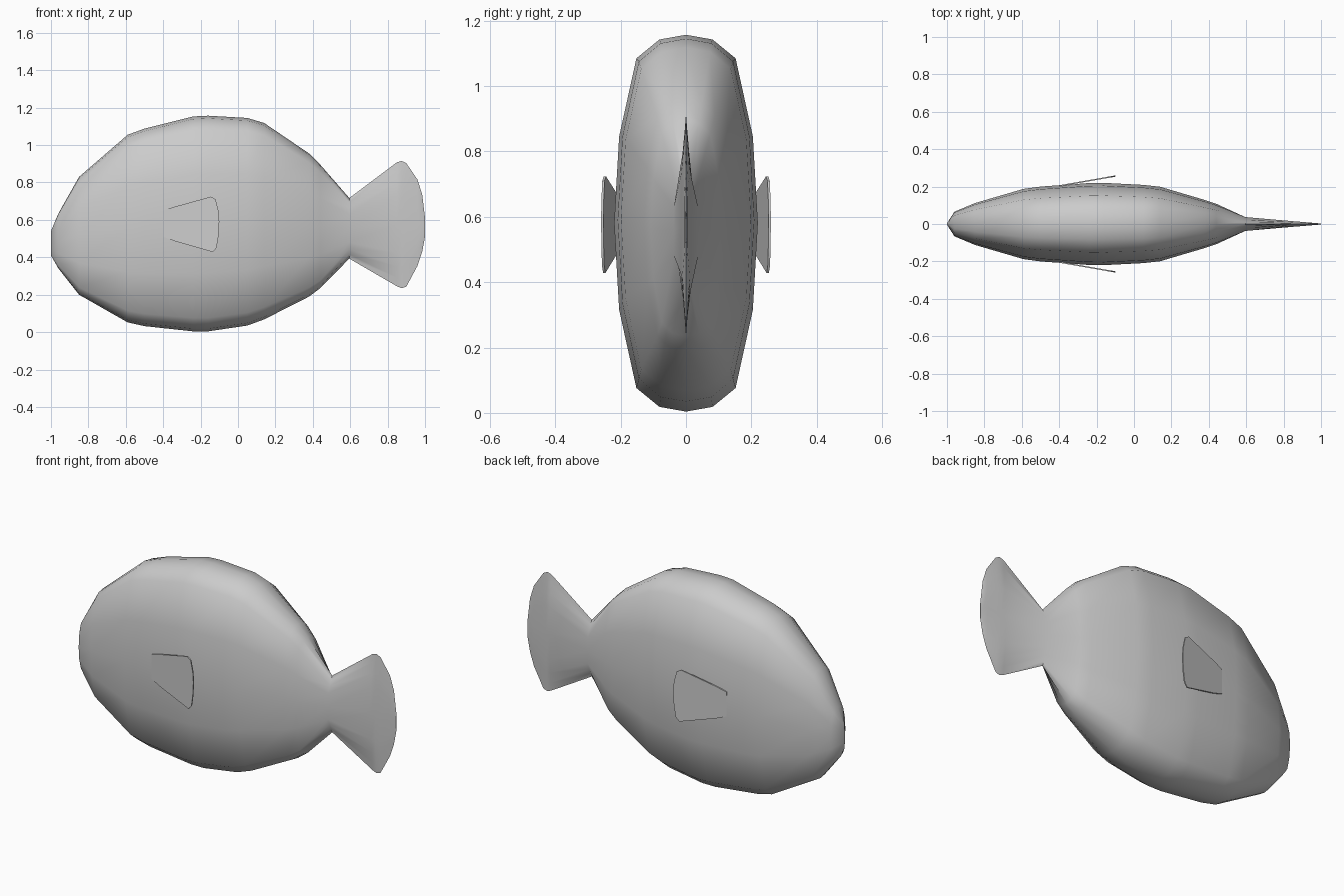
import bpy, bmesh

if "Cube" in bpy.data.objects:
    bpy.data.objects.remove(bpy.data.objects["Cube"])


def finish(name, bm, angle):
    bmesh.ops.recalc_face_normals(bm, faces=bm.faces[:])
    mesh = bpy.data.meshes.new(name)
    bm.to_mesh(mesh)
    bm.free()
    ob = bpy.data.objects.new(name, mesh)
    bpy.context.collection.objects.link(ob)
    bpy.ops.object.select_all(action='DESELECT')
    ob.select_set(True)
    bpy.context.view_layer.objects.active = ob
    bpy.ops.object.shade_smooth_by_angle(angle=angle)
    return ob


# Cross-section quarters: (width fraction, height fraction), top to middle
BODY = [(0, 1), (.37, .975), (.69, .875), (.93, .46), (1, 0)]
TAIL = [(0, 1), (.28, .86), (.62, .68), (1, .46), (1, 0)]


def ring(bm, x, zb, zt, w, quarter):
    right = quarter + [(a, -b) for a, b in quarter[-2::-1]]
    full = right + [(-a, b) for a, b in right[-2:0:-1]]
    zc, h = (zb + zt) / 2, (zt - zb) / 2
    return [bm.verts.new((x, a * w, zc + b * h)) for a, b in full]


# Body and tail lofted from nose to tail rim: x, bottom, top, half width
stations = [
    (-1.0, .41, .54, .004, BODY), (-.96, .34, .635, .066, BODY),
    (-.85, .20, .83, .112, BODY), (-.59, .052, 1.055, .188, BODY),
    (-.50, .032, 1.088, .200, BODY), (-.24, .004, 1.153, .219, BODY),
    (-.16, .004, 1.157, .220, BODY), (.05, .035, 1.145, .209, BODY),
    (.14, .068, 1.118, .199, BODY), (.38, .19, .955, .128, BODY),
    (.44, .235, .895, .108, BODY), (.595, .393, .717, .037, TAIL),
    (.85, .245, .908, .015, TAIL), (.875, .235, .915, .013, TAIL),
    (.90, .243, .903, .011, TAIL), (.96, .355, .815, .006, TAIL),
    (.985, .43, .735, .004, TAIL), (1.0, .51, .61, .002, TAIL),
]
bm = bmesh.new()
rings = [ring(bm, *s) for s in stations]
n = len(rings[0])
for r0, r1 in zip(rings, rings[1:]):
    for i in range(n):
        j = (i + 1) % n
        bm.faces.new((r0[i], r0[j], r1[j], r1[i]))
bm.faces.new(rings[0])
bm.faces.new(rings[-1])
finish("body_and_tail", bm, 1.0)

# Side fins: a thin trapezoid leaning outwards, mirrored across the body
outline = [(-.40, .51), (-.40, .65), (-.34, .67), (-.145, .724), (-.12, .71),
           (-.105, .65), (-.10, .59), (-.105, .51), (-.115, .45), (-.135, .428),
           (-.34, .487)]
bm = bmesh.new()
inner, outer = [], []
for x, z in outline:
    y = .216 + (x + .35) * .175
    inner.append(bm.verts.new((x, y - .007, z)))
    outer.append(bm.verts.new((x, y, z)))
bm.faces.new(inner)
bm.faces.new(outer)
for i in range(len(outline)):
    j = (i + 1) % len(outline)
    bm.faces.new((inner[i], inner[j], outer[j], outer[i]))
fin = finish("side_fins", bm, .6)
mirror = fin.modifiers.new("mirror", 'MIRROR')
mirror.use_axis = (False, True, False)
